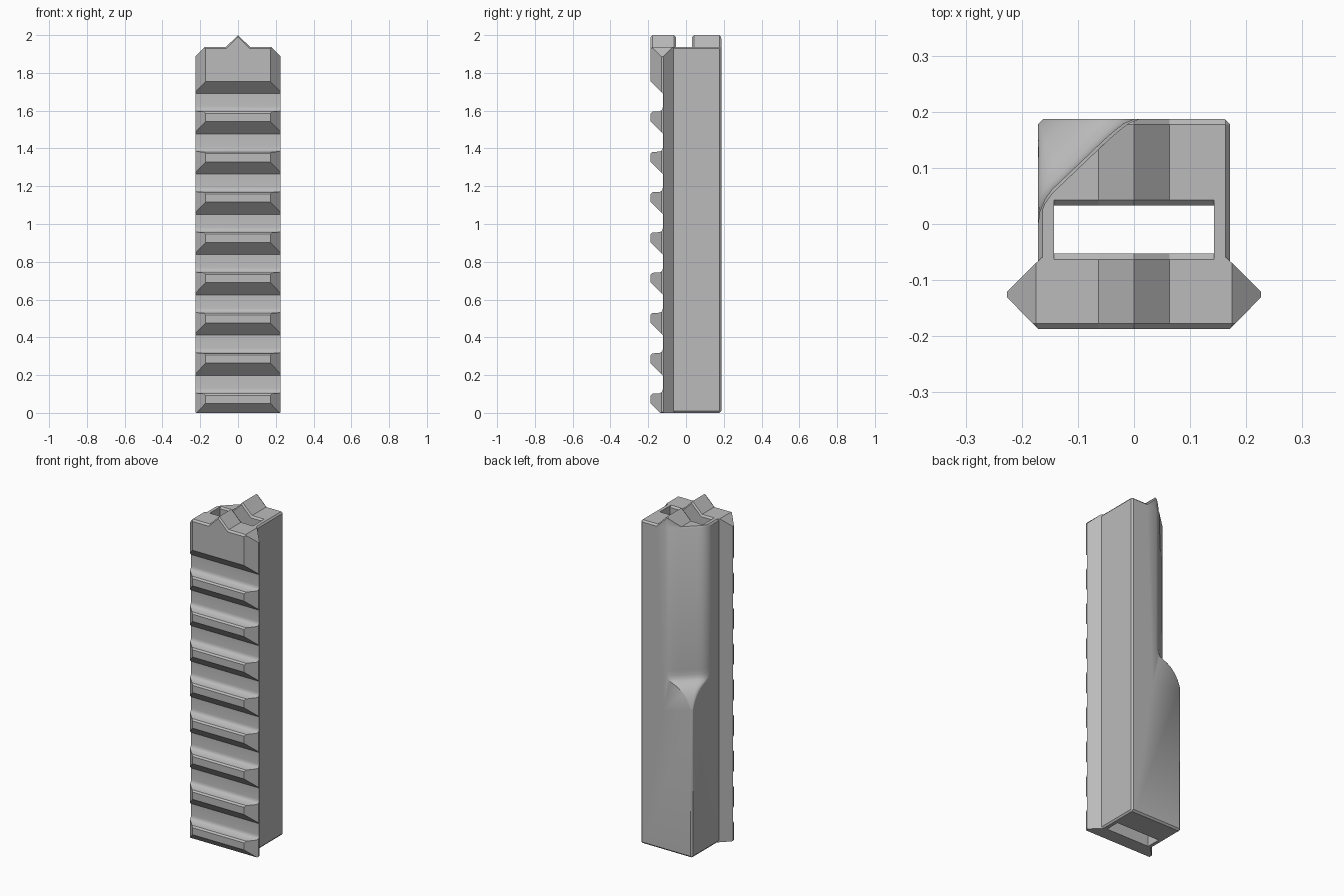
import bpy, bmesh, math

if "Cube" in bpy.data.objects:
    bpy.data.objects.remove(bpy.data.objects["Cube"])

grey = bpy.data.materials.new("mid_grey")
grey.diffuse_color = (0.5, 0.5, 0.5, 1)
grey.use_nodes = True
grey.node_tree.nodes["Principled BSDF"].inputs["Base Color"].default_value = grey.diffuse_color


def loft(name, rings):
    """Closed solid through rings of equal point count."""
    bm = bmesh.new()
    rows = [[bm.verts.new(p) for p in ring] for ring in rings]
    n = len(rows[0])
    for a, b in zip(rows, rows[1:]):
        for i in range(n):
            j = (i + 1) % n
            bm.faces.new((a[i], a[j], b[j], b[i]))
    bm.faces.new(rows[0][::-1])
    bm.faces.new(rows[-1])
    bmesh.ops.recalc_face_normals(bm, faces=bm.faces)
    me = bpy.data.meshes.new(name)
    bm.to_mesh(me)
    bm.free()
    me.materials.append(grey)
    ob = bpy.data.objects.new(name, me)
    bpy.context.collection.objects.link(ob)
    return ob


def combine(target, other, op):
    """Apply a boolean and remove the helper."""
    mod = target.modifiers.new(op, 'BOOLEAN')
    mod.operation, mod.object, mod.solver = op, other, 'EXACT'
    bpy.context.view_layer.objects.active = target
    bpy.ops.object.modifier_apply(modifier=mod.name)
    bpy.data.objects.remove(other)


def prism_z(name, pts, z0=-0.1, z1=2.1):
    return loft(name, [[(x, y, z) for x, y in pts] for z in (z0, z1)])


def envelope(name, side, c, y0, y1, e0, e1):
    """End profile with centre ridge, swept front to back with eased edges."""
    top = [(0.063, 1.938), (0, 2.0), (-0.063, 1.938)]
    upper = side + top + [(-x, z) for x, z in reversed(side)]

    def ring(y, d):
        low = [(-side[0][0], 0.01 + d), (-side[0][0] + c, d),
               (side[0][0] - c, d), (side[0][0], 0.01 + d)]
        return [(x, y, z - d) for x, z in upper] + [(x, y, z) for x, z in low]
    return loft(name, [ring(y0, e0), ring(y0 + 0.01, 0),
                       ring(y1 - 0.01, 0), ring(y1, e1)])


# Main body: box section with eased back corners
B, W, S = 0.187, 0.171, 0.009
body = prism_z("rail_grip", [(-W, -0.1), (W, -0.1), (W, B - S), (W - S, B),
                             (S - W, B), (-W, B - S)])
combine(body, envelope("body_ends", [(W, 1.928), (W - 0.008, 1.938)], 0.008,
                       -0.12, B, 0, 0.01), 'INTERSECT')

# Rail: dovetail section on the front
half = [(0.165, -0.06), (0.226, -0.12), (0.226, -0.131), (0.171, -0.187)]
rail = prism_z("rail", half + [(-x, y) for x, y in reversed(half)])
combine(rail, envelope("rail_ends", [(0.23, 1.883), (0.175, 1.938)], 0.008,
                       -0.187, -0.04, 0.01, 0), 'INTERSECT')

# Cross grooves: rounded shelf below, sloped shoulder above
for k in range(8):
    b = 0.198 + 0.2132 * k
    prof = [(-0.25, b + 0.128), (-0.188, b + 0.066), (-0.122, b),
            (-0.122, b - 0.068), (-0.124, b - 0.080), (-0.130, b - 0.089),
            (-0.140, b - 0.094), (-0.178, b - 0.096), (-0.189, b - 0.107),
            (-0.25, b - 0.107)]
    combine(rail, loft("groove", [[(x, y, z) for y, z in prof]
                                  for x in (-0.3, 0.3)]), 'DIFFERENCE')
# Slope under the lowest tooth
combine(rail, loft("foot_slope", [[(x, y, z) for y, z in
        ((-0.25, 0.114), (-0.116, -0.02), (-0.25, -0.02))]
        for x in (-0.3, 0.3)]), 'DIFFERENCE')
combine(body, rail, 'UNION')

# Corner relief: rounded diagonal cut growing out of the back left corner
curve = [(-0.171, 0.0), (-0.168, 0.022), (-0.159, 0.044), (-0.146, 0.062),
         (-0.130, 0.077), (-0.065, 0.139), (-0.048, 0.155), (-0.033, 0.168),
         (-0.017, 0.180), (0.0, 0.187)]


def relief(z, f):
    p = [(-W + f * (x + W), B + f * (y - B)) for x, y in curve]
    p = [(-0.25, p[0][1])] + p + [(p[-1][0], 0.27), (-0.25, 0.27)]
    return [(x, y, z) for x, y in p]


steps = []
for i in range(1, 9):
    a = math.radians(14 + 61 * (i - 1) / 7)
    steps.append((0.82 + 0.2 * math.sin(a), 1 - math.cos(a)))
steps += [(1.022, 0.86), (1.034, 0.94), (1.052, 0.985), (1.08, 1.0),
          (1.928, 1.0), (1.938, 1.05), (2.1, 1.05)]
combine(body, loft("relief", [relief(z, f) for z, f in steps]), 'DIFFERENCE')

# Through slot with eased mouth that follows the ridge
H = 0.143
combine(body, prism_z("slot", [(-H, -0.053), (H, -0.053), (H, 0.033),
                               (-H, 0.033)]), 'DIFFERENCE')
mouth = [(-H, 1.938), (-0.063, 1.938), (0, 2.0), (0.063, 1.938), (H, 1.938)]
for y_in, y_out in ((-0.052, -0.064), (0.032, 0.044)):
    rings = [[(x, y, z + d) for x, z in mouth] + [(H, y, 2.2), (-H, y, 2.2)]
             for y, d in ((y_in, -0.011), (y_out, 0.001))]
    combine(body, loft("mouth", rings), 'DIFFERENCE')

# Smooth the curved areas, keep edges crisp
bpy.ops.object.select_all(action='DESELECT')
body.select_set(True)
bpy.context.view_layer.objects.active = body
bpy.ops.object.shade_smooth_by_angle(angle=math.radians(30))
